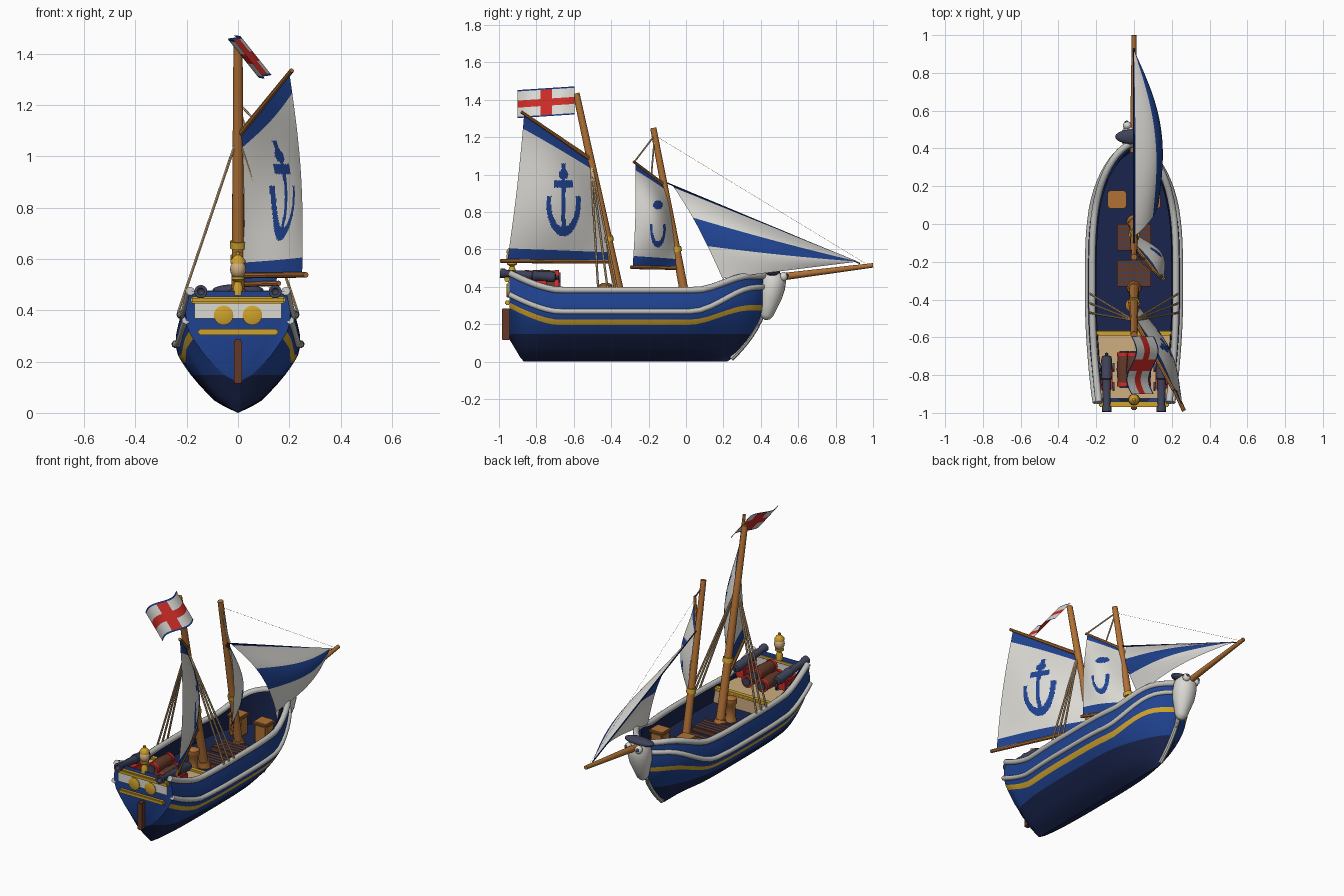
import bpy, bmesh, math
from mathutils import Vector, Matrix
from math import sin, cos, pi, hypot

if "Cube" in bpy.data.objects:
    bpy.data.objects.remove(bpy.data.objects["Cube"])

COL = dict(blue=(.014, .055, .28), navy=(.010, .018, .075), white=(.70, .69, .65), yellow=(.62, .36, .025),
           wood=(.44, .165, .035), tan=(.62, .42, .22), red=(.62, .025, .02), brown=(.13, .04, .022),
           iron=(.05, .055, .10), grey=(.52, .52, .50))
MATS = {}
for n, c in COL.items():
    MATS[n] = bpy.data.materials.new(n + "_paint")
    MATS[n].diffuse_color = (*c, 1)

def finish(name, me, mats):
    for m in mats:
        me.materials.append(MATS[m])
    ob = bpy.data.objects.new(name, me)
    bpy.context.collection.objects.link(ob)
    return ob

def grid(name, rows, mats, rule=None, extra=()):
    """Surface through rows of points; rule(i, j) picks the material index."""
    n = len(rows[0])
    me = bpy.data.meshes.new(name)
    faces = [(i*n+j, i*n+j+1, (i+1)*n+j+1, (i+1)*n+j) for i in range(len(rows)-1) for j in range(n-1)]
    me.from_pydata([tuple(p) for r in rows for p in r], [], faces + list(extra))
    if rule:
        for k in range(len(faces)):
            me.polygons[k].material_index = rule(k // (n-1), k % (n-1))
    return finish(name, me, mats)

def tube(name, pts, r0, mat, r1=None, sides=8):
    pts = [Vector(p) for p in pts]
    r1 = r0 if r1 is None else r1
    rows = []
    for i, p in enumerate(pts):
        t = (pts[min(i+1, len(pts)-1)] - pts[max(i-1, 0)]).normalized()
        a = t.cross(Vector((0, 0, 1)) if abs(t.z) < .9 else Vector((1, 0, 0))).normalized()
        b = t.cross(a)
        r = r0 + (r1-r0)*i/(len(pts)-1)
        rows.append([p + r*(cos(2*pi*k/sides)*a + sin(2*pi*k/sides)*b) for k in range(sides+1)])
    m = sides+1
    last = (len(pts)-1)*m
    return grid(name, rows, [mat], None, [tuple(range(sides))[::-1], tuple(range(last, last+sides))])

def box(name, c, s, mat, bevel=0):
    bm = bmesh.new()
    bmesh.ops.create_cube(bm, size=1, matrix=Matrix.Translation(c) @ Matrix.Diagonal((*s, 1)))
    if bevel:
        bmesh.ops.bevel(bm, geom=bm.edges[:], offset=bevel, segments=2, affect='EDGES')
    me = bpy.data.meshes.new(name)
    bm.to_mesh(me)
    return finish(name, me, [mat])

def ball(name, c, r, mat):
    bm = bmesh.new()
    bmesh.ops.create_uvsphere(bm, u_segments=20, v_segments=12, radius=1, matrix=Matrix.Translation(c) @ Matrix.Diagonal((*r, 1)))
    me = bpy.data.meshes.new(name)
    bm.to_mesh(me)
    return finish(name, me, [mat])

def lathe(name, base, axis, prof, mat, sides=16):
    """Profile of (distance along axis, radius) turned about an axis."""
    ax = Vector(axis).normalized()
    a = ax.orthogonal().normalized()
    b = ax.cross(a)
    rows = [[Vector(base) + d*ax + r*(cos(2*pi*k/sides)*a + sin(2*pi*k/sides)*b) for k in range(sides+1)] for d, r in prof]
    return grid(name, rows, [mat])

# ---- hull shape functions
BEAM = [(0, 0), (.06, .05), (.12, .09), (.25, .14), (.39, .185), (.5, .215), (.6, .237), (.72, .246), (.85, .238), (1, .222)]
def beam(v):
    for (a, p), (b, q) in zip(BEAM, BEAM[1:]):
        if v <= b:
            return p + (q-p)*max(0, v-a)/(b-a)
    return BEAM[-1][1]
def step(t):
    t = max(0, min(1, t))
    return t*t*(3-2*t)
def sheer(u):
    y = -.945 + 1.375*u
    return .383 + .092*max(0, min(1, (-.68-y)/.265))**1.5 + .077*step((y-.05)/.3)
def keel(u):
    return .12*max(0, 1-u/.06)
def hull(u, z):
    v = (z-keel(u))/(sheer(u)-keel(u))
    f = .84 + .16*sin(pi/2*min(1, u/.4))
    if u > .5:
        f = max(0, 1-((u-.5)/.5)**3)**.65
    bow = .22 + .21*sin(min(1, max(0, z)/.37)*pi/2)**.85
    return Vector((beam(v)*f, -.945 + (bow+.945)*u, z))
def flip(p):
    return Vector((-p.x, p.y, p.z))
US = [.5-.5*cos(pi*i/36) for i in range(37)]
LOW = [0, .08, .18, .32, .5, .74, 1]
TOP = [.158, .12, .08, .04, 0]

# ---- hull shell: navy below a level waterline, blue sides, one yellow stripe
rows = []
for u in US:
    k, s = keel(u), sheer(u)
    zs = [k + (.148-k)*a for a in LOW] + [(.148+s-.187)/2, s-.187] + [s-o for o in TOP]
    half = [hull(u, z) for z in zs]
    rows.append([flip(p) for p in half[::-1]] + half[1:])
N = len(rows[0])
mid = N // 2
def hull_rule(i, j):
    r = j-mid if j >= mid else mid-1-j
    return 1 if r < 6 else 2 if r == 8 else 0
grid("hull", rows, ["blue", "navy", "yellow"], hull_rule, [tuple(range(N))])

# ---- inner walls, main deck, poop deck
def inner(u, z):
    p = hull(u, z)
    return Vector((max(0, p.x*.97-.018), -.26 + (p.y+.26)*.97, z))
rows = []
for u in US:
    a, b = inner(u, sheer(u)), inner(u, .27)
    rows.append([flip(a), flip(b), b, a])
grid("inner_walls_and_deck", rows, ["navy"])
rows = [[flip(inner(u, .36)), inner(u, .36)] for u in [.0, .05, .1, .15, .2, .27]]
grid("poop_deck", rows, ["tan"])
box("poop_bulkhead", (0, -.585, .315), (.42, .02, .09), "tan")
box("poop_beam", (0, -.578, .362), (.42, .025, .022), "yellow")

# ---- rails and stem
def rail(name, off, r):
    half = [hull(u, sheer(u)-off(u)) for u in US]
    tube(name, [flip(p) for p in half] + half[-2::-1], r, "grey", sides=10)
rail("top_rail", lambda u: 0, .018)
rail("rubbing_rail", lambda u: .115-.055*step((u-.7)/.3), .015)
tube("stem", [hull(1, .016+.4*i/16) for i in range(17)], .014, "grey")

# ---- transom details
box("transom_top_beam", (0, -.955, .44), (.37, .03, .026), "yellow", .006)
box("transom_panel", (0, -.948, .397), (.34, .008, .06), "white")
box("transom_lower_beam", (0, -.955, .315), (.31, .025, .024), "yellow", .005)
for s in (-1, 1):
    lathe("transom_window", (s*.056, -.945, .38), (0, -1, 0), [(0, .038), (.012, .038), (.015, .032), (.015, 0)], "yellow", 24)
box("rudder", (0, -.963, .2), (.03, .042, .17), "brown", .004)
lathe("lantern_base", (0, -.93, .46), (0, 0, 1), [(0, .02), (.03, .02), (.05, .012), (.06, .026), (.07, .026), (.075, 0)], "yellow")
ball("lantern_glass", (0, -.93, .56), (.031, .031, .036), "tan")
lathe("lantern_cap", (0, -.93, .582), (0, 0, 1), [(0, 0), (0, .029), (.012, .029), (.026, .018), (.034, .008), (.044, .009), (.05, 0)], "yellow")

# ---- cannons and barrels on the poop
for s in (-1, 1):
    lathe("stern_cannon", (s*.145, -.70, .452), (0, -.3, .022),
          [(-.02, 0), (-.015, .01), (-.005, .008), (0, .024), (.02, .029), (.1, .026), (.105, .029), (.12, .029), (.125, .024), (.26, .019), (.27, .025), (.295, .025), (.295, .014), (.26, 0)], "iron")
    box("cannon_carriage", (s*.145, -.81, .405), (.06, .13, .06), "red", .005)
    for y in (-.86, -.76):
        for d in (-1, 1):
            lathe("carriage_wheel", (s*.145+d*.03, y, .382), (d, 0, 0), [(0, .022), (.012, .022), (.012, 0)], "iron")
for x, z in ((-.052, .402), (.052, .402), (0, .452)):
    lathe("powder_barrel", (x, -.86, z), (0, 1, 0), [(0, 0), (0, .033), (.09, .04), (.18, .033), (.18, 0)], "brown")
    for d in (0, .16):
        lathe("barrel_hoop", (x, -.86+d, z), (0, 1, 0), [(0, .02), (0, .038), (.02, .038), (.02, .02)], "red")
    for y, d in ((-.86, -1), (-.68, 1)):
        lathe("barrel_lid", (x, y, z), (0, d, 0), [(0, .025), (.008, .025), (.008, 0)], "iron")

# ---- main deck fittings
for y in (-.07, -.26):
    box("hatch", (0, y, .28), (.18, .14, .03), "brown")
    for k in range(5):
        box("hatch_slot", (0, y-.056+.028*k, .2955), (.165, .009, .004), "iron")
for x in (-.09, .09):
    box("crate", (x, .13, .33), (.085, .08, .12), "wood", .008)
    box("crate_lid", (x, .13, .395), (.1, .095, .02), "wood", .007)
lathe("capstan", (-.01, -.43, .27), (0, 0, 1), [(0, .036), (.03, .028), (.1, .028), (.11, .036), (.14, .036), (.15, .02), (.15, 0)], "wood")

# ---- masts, spars, bowsprit
def mast_point(a, b, z):
    a, b = Vector(a), Vector(b)
    return a.lerp(b, (z-a.z)/(b.z-a.z))
MAIN = ((0, -.335, .27), (0, -.587, 1.435))
FORE = ((0, .01, .27), (0, -.175, 1.25))
for name, m, r, zr in (("main_mast", MAIN, .027, .655), ("fore_mast", FORE, .025, .6)):
    tube(name, m, r, "wood", r*.66, 16)
    tube(name + "_ring", [mast_point(*m, zr-.014), mast_point(*m, zr+.014)], r+.004, "yellow", sides=16)
    tube(name + "_foot", [mast_point(*m, .27), mast_point(*m, .31)], r+.014, "wood", r+.006, 16)
tube("main_boom", [(0, -.4, .535), (.265, -.99, .538)], .011, "wood")
tube("main_gaff", [(0, -.5, 1.075), (.21, -.88, 1.335)], .012, "wood", .009)
tube("fore_boom", [(0, -.04, .5), (.16, -.295, .505)], .01, "wood")
tube("fore_gaff", [(0, -.11, .94), (.135, -.28, 1.07)], .01, "wood", .008)
tube("bowsprit", [(0, .38, .437), (0, 1, .515)], .022, "wood", .012, 12)

# ---- rigging
top = mast_point(*MAIN, 1.08)
for s in (-1, 1):
    for y in (-.37, -.42, -.47):
        tube("shroud", [top, (s*.232, y, .395)], .006, "tan", sides=6)
head = mast_point(*FORE, 1.21)
tube("fore_halyard_peak", [head, (.13, -.275, 1.07)], .0045, "tan", sides=6)
tube("fore_halyard_throat", [head, (.06, -.185, 1.0)], .0045, "tan", sides=6)
tube("forestay", [head, (0, .96, .525)], .0006, "tan", sides=4)
tube("jib_luff_rope", [(0, -.1, .955), (0, .93, .525)], .004, "navy", sides=6)

# ---- sails
def anchor(dy, z):
    return ((abs(dy) < .011 and .68 < z < 1.06) or hypot(dy, z-1.0) < .026 or (abs(dy) < .05 and abs(z-.95) < .02)
            or (z < .885 and .72 < hypot(dy/.092, (z-.85)/.18) < 1))
def fore_mark(y, z):
    dy = y + .15
    return hypot(dy/.026, (z-.838)/.024) < 1 or (z < .735 and .68 < hypot(dy/.042, (z-.715)/.105) < 1)
def gaff_sail(name, tack, clew, peak, throat, belly, nu, nv, emblem, foot, crown):
    tack, clew, peak, throat = map(Vector, (tack, clew, peak, throat))
    def P(u, v):
        bulge = belly*sin(pi*v)*(.3+sin(pi*u)*.8)
        return tack.lerp(clew, u).lerp(throat.lerp(peak, u), v) + Vector((.9, .3, 0))*bulge
    def rule(i, j):
        u, v = (i+.5)/nu, (j+.5)/nv
        p = P(u, v)
        return 1 if v < foot or v > crown or emblem(p.y, p.z) else 0
    grid(name, [[P(i/nu, j/nv) for j in range(nv+1)] for i in range(nu+1)], ["white", "blue"], rule)
gaff_sail("main_sail", (.01, -.41, .54), (.25, -.955, .54), (.2, -.865, 1.325), (0, -.51, 1.08), .075, 90, 120,
          lambda y, z: anchor(y+.655, z), .085, .9)
gaff_sail("fore_sail", (.01, -.05, .505), (.15, -.285, .51), (.13, -.27, 1.06), (0, -.11, .945), .075, 60, 90,
          fore_mark, .1, .93)
H, C, T = Vector((0, -.07, .94)), Vector((.13, .195, .445)), Vector((0, .92, .535))
def jib(t, s):
    return T.lerp(H.lerp(C, s), t) + Vector((.075*sin(pi*t)*sin(.75*pi*s) + .05*t*sin(pi*s), 0, .03*t*t*sin(pi*s)))
grid("jib", [[jib(.01+.99*i/30, j/40) for j in range(41)] for i in range(31)], ["white", "blue"],
     lambda i, j: 1 if j < 1 or 16 <= j < 28 else 0)

# ---- flag: white with red cross and blue hems
def flag(u, s):
    return Vector((-.015 + .12*s + .025*sin(2*pi*u), -.595-.305*u, 1.472-.15*s-.02*u))
def flag_rule(i, j):
    u, s = (i+.5)/40, (j+.5)/40
    return 2 if s < .06 or s > .94 else 1 if abs(u-.5) < .1 or abs(s-.5) < .12 else 0
grid("flag", [[flag(i/40, j/40) for j in range(41)] for i in range(41)], ["white", "red", "blue"], flag_rule)

# ---- bearded figurehead with cap
lathe("figurehead_beard", (0, .475, .475), (0, -.05, -.25),
      [(0, 0), (0, .055), (.03, .068), (.08, .07), (.13, .064), (.18, .05), (.23, .036), (.25, .022), (.258, 0)], "white", 24)
ball("figurehead_cap", (0, .462, .478), (.1, .04, .024), "iron")
for s in (-1, 1):
    ball("eye", (s*.036, .522, .455), (.023, .022, .025), "white")
    ball("pupil", (s*.039, .539, .459), (.011, .008, .011), "iron")

# ---- weld, orient and smooth everything
for ob in bpy.context.collection.objects:
    bm = bmesh.new()
    bm.from_mesh(ob.data)
    bmesh.ops.remove_doubles(bm, verts=bm.verts, dist=.00005)
    bmesh.ops.recalc_face_normals(bm, faces=bm.faces)
    bm.to_mesh(ob.data)
    bm.free()
    ob.select_set(True)
    bpy.context.view_layer.objects.active = ob
bpy.ops.object.shade_smooth_by_angle(angle=math.radians(40))

for m in bpy.data.materials:
    if m.users and not m.is_grease_pencil:
        m.use_nodes = True
        m.node_tree.nodes["Principled BSDF"].inputs["Base Color"].default_value = m.diffuse_color
